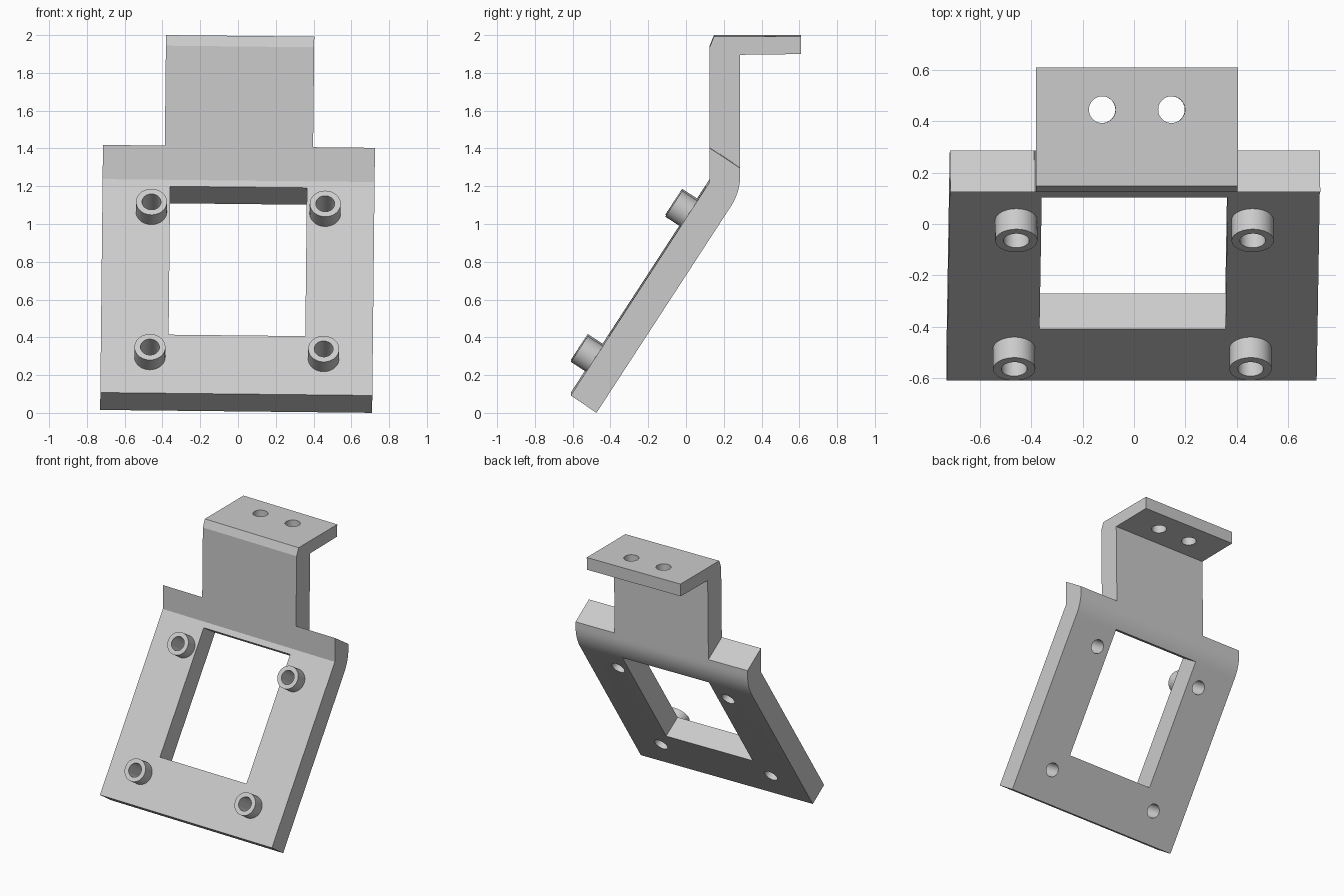
import bpy, bmesh, math
from mathutils import Vector, Matrix

if "Cube" in bpy.data.objects:
    bpy.data.objects.remove(bpy.data.objects["Cube"])

grey = bpy.data.materials.new("light_grey")
grey.diffuse_color = (0.6, 0.6, 0.6, 1)
grey.use_nodes = True
grey.node_tree.nodes["Principled BSDF"].inputs["Base Color"].default_value = grey.diffuse_color

# Slanted plate frame in the YZ plane: origin, up-slope and outward directions
ORIGIN = Vector((0, -0.61, 0.10))
UP = Vector((0, 0.545, 0.838)).normalized()
OUT = Vector((0, -UP.z, UP.y))


def on_slope(x, s, h):
    return Vector((x, 0, 0)) + ORIGIN + UP * s + OUT * h


def finish(name, bm):
    bmesh.ops.recalc_face_normals(bm, faces=bm.faces)
    me = bpy.data.meshes.new(name)
    bm.to_mesh(me)
    bm.free()
    ob = bpy.data.objects.new(name, me)
    bpy.context.collection.objects.link(ob)
    me.materials.append(grey)
    return ob


def prism(name, pts, x0, x1):
    """Extrude a (y, z) outline along x."""
    bm = bmesh.new()
    face = bm.faces.new([bm.verts.new((x0, y, z)) for y, z in pts])
    ext = bmesh.ops.extrude_face_region(bm, geom=[face])
    verts = [g for g in ext["geom"] if isinstance(g, bmesh.types.BMVert)]
    bmesh.ops.translate(bm, verts=verts, vec=(x1 - x0, 0, 0))
    return finish(name, bm)


def rod(name, a, b, r):
    """Cylinder from point a to point b."""
    bm = bmesh.new()
    axis = b - a
    mat = Matrix.Translation((a + b) / 2) @ axis.to_track_quat('Z', 'Y').to_matrix().to_4x4()
    bmesh.ops.create_cone(bm, cap_ends=True, segments=48, radius1=r, radius2=r,
                          depth=axis.length, matrix=mat)
    return finish(name, bm)


def combine(target, tool, operation):
    mod = target.modifiers.new("bool", 'BOOLEAN')
    mod.operation = operation
    mod.solver = 'EXACT'
    mod.object = tool
    bpy.context.view_layer.objects.active = target
    bpy.ops.object.modifier_apply(modifier=mod.name)
    bpy.data.objects.remove(tool)


# Bent sheet: slanted plate, upright neck and top flange, rounded at the back bend
p0, p1, p2 = Vector((0.237, 1.100)), Vector((0.287, 1.177)), Vector((0.287, 1.265))
bend = [tuple(p0 * (1 - t) ** 2 + p1 * 2 * t * (1 - t) + p2 * t * t)
        for t in [i / 8 for i in range(9)]]
outline = ([(-0.61, 0.10), (-0.474, 0.008)] + bend +
           [(0.287, 1.9), (0.61, 1.904), (0.61, 1.996), (0.148, 1.996),
            (0.125, 1.94), (0.125, 1.23)])
bracket = prism("bracket", outline, -0.72, 0.72)

# Notches beside the neck
notch = [(-0.2, 1.626), (0.8, 0.964), (0.8, 2.5), (-0.2, 2.5)]
for side in (-1, 1):
    combine(bracket, prism("notch_cutter", notch, *sorted((side * 0.3925, side))), 'DIFFERENCE')

# Window through the slanted plate
corners = [on_slope(0, s, h) for s, h in ((0.37, 0.1), (1.307, 0.1), (1.307, -0.3), (0.37, -0.3))]
combine(bracket, prism("window_cutter", [(c.y, c.z) for c in corners], -0.362, 0.362), 'DIFFERENCE')

# Four hollow standoffs, drilled through the plate
for x in (-0.46, 0.46):
    for s in (0.229, 1.146):
        combine(bracket, rod("standoff", on_slope(x, s, -0.05), on_slope(x, s, 0.095), 0.082), 'UNION')
        combine(bracket, rod("drill", on_slope(x, s, -0.3), on_slope(x, s, 0.2), 0.05), 'DIFFERENCE')

# Two screw holes in the top flange
for x in (-0.135, 0.135):
    combine(bracket, rod("drill", Vector((x, 0.445, 1.8)), Vector((x, 0.445, 2.1)), 0.052), 'DIFFERENCE')

# The whole part leans very slightly to the right
bracket.data.transform(Matrix.Translation((-0.01, 0, 0)) @ Matrix.Rotation(0.0107, 4, 'Y'))

bpy.ops.object.select_all(action='DESELECT')
bracket.select_set(True)
bpy.context.view_layer.objects.active = bracket
bpy.ops.object.shade_smooth_by_angle(angle=math.radians(15))
